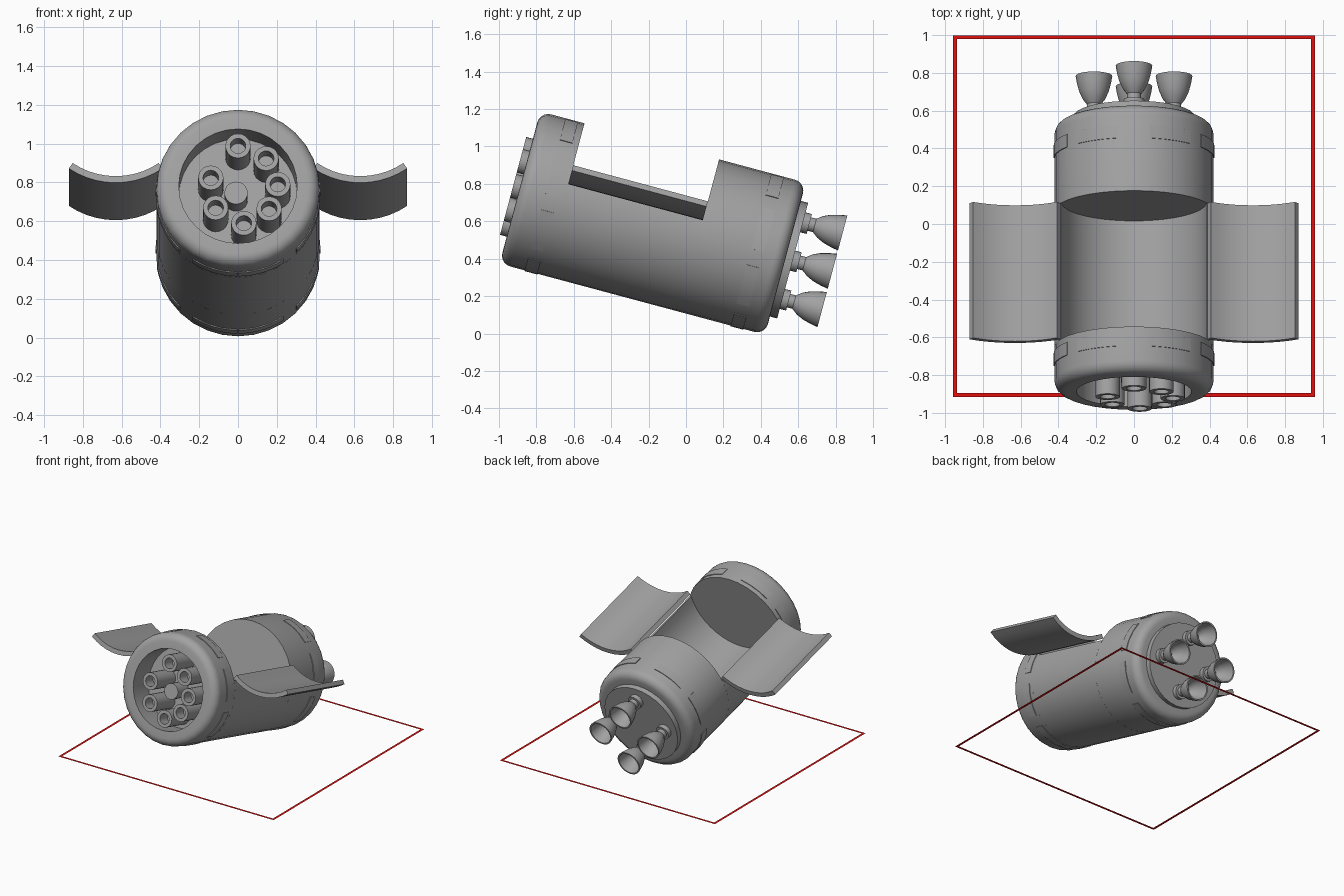
import bpy, bmesh, math
from mathutils import Matrix, Vector

if "Cube" in bpy.data.objects:
    bpy.data.objects.remove(bpy.data.objects["Cube"])


def material(name, rgb):
    mat = bpy.data.materials.new(name)
    mat.use_nodes = True
    mat.diffuse_color = (*rgb, 1)
    mat.node_tree.nodes["Principled BSDF"].inputs["Base Color"].default_value = (*rgb, 1)
    return mat


GREY = material("hull grey", (0.36, 0.36, 0.36))
RED = material("marker red", (0.75, 0.005, 0.005))

# Craft frame: y runs along the hull axis to the stern, nose pitched up
RADIUS = 0.421
BAY_START, BAY_END = -0.815, -0.07
TILT = Matrix.Rotation(math.radians(-15), 4, 'X') @ Matrix.Translation((0, 0, 0.524))


def finish(name, bm, mat=GREY, matrix=TILT):
    bmesh.ops.remove_doubles(bm, verts=bm.verts, dist=0.00005)
    bmesh.ops.recalc_face_normals(bm, faces=bm.faces)
    for face in bm.faces:
        face.smooth = True
    for edge in bm.edges:
        edge.smooth = edge.is_manifold and edge.calc_face_angle(0) < math.radians(32)
    bm.transform(matrix)
    mesh = bpy.data.meshes.new(name)
    bm.to_mesh(mesh)
    bm.free()
    mesh.materials.append(mat)
    obj = bpy.data.objects.new(name, mesh)
    bpy.context.collection.objects.link(obj)
    return obj


def lathe(name, profile, at=(0, 0), steps=32):
    """Spin (radius, y) points about a line parallel to the hull axis."""
    bm = bmesh.new()
    verts = [bm.verts.new((r, y, 0)) for r, y in profile]
    edges = [bm.edges.new(pair) for pair in zip(verts, verts[1:])]
    bmesh.ops.spin(bm, geom=verts + edges, cent=(0, 0, 0), axis=(0, 1, 0),
                   angle=math.tau, steps=steps, use_merge=True)
    bmesh.ops.translate(bm, verts=bm.verts, vec=(at[0], 0, at[1]))
    return finish(name, bm)


def extrude(name, section, start, end):
    """Extrude a closed (x, z) section along the hull axis."""
    bm = bmesh.new()
    face = bm.faces.new([bm.verts.new((x, start, z)) for x, z in section])
    geom = bmesh.ops.extrude_face_region(bm, geom=[face])["geom"]
    moved = [g for g in geom if isinstance(g, bmesh.types.BMVert)]
    bmesh.ops.translate(bm, verts=moved, vec=(0, end - start, 0))
    return finish(name, bm)


def arc(radius, a0, a1, n, cx=0, cz=0):
    angles = [math.radians(a0 + (a1 - a0) * i / n) for i in range(n + 1)]
    return [(cx + radius * math.cos(a), cz + radius * math.sin(a)) for a in angles]


# Nose ring with a deep recess
FILLET = 0.06
nose_edge = arc(FILLET, 270, 360, 5, RADIUS - FILLET, -1.06 + FILLET)
lathe("nose_ring", [(0, -0.86), (0.305, -0.86), (0.305, -1.06)] + nose_edge
      + [(RADIUS, BAY_START), (0, BAY_START)])

# Stern section with its engine plate
stern_edge = arc(FILLET, 0, 90, 5, RADIUS - FILLET, 0.41 - FILLET)
lathe("stern_section", [(0, BAY_END), (RADIUS, BAY_END)] + stern_edge
      + [(0.32, 0.41), (0.32, 0.45), (0, 0.45)])

# Open cargo bay: outer hull below, curved floor above
extrude("cargo_bay", arc(RADIUS, 20, -200, 24) + arc(0.385, 186, 354, 20, 0, 0.185),
        BAY_START, BAY_END)

# Bay doors, swung out to both sides
for side, name in ((1, "left_bay_door"), (-1, "right_bay_door")):
    section = (arc(RADIUS, 235, 305, 10, side * 0.63, 0.505)
               + arc(RADIUS - 0.035, 305, 235, 10, side * 0.63, 0.505))
    extrude(name, section, BAY_START, BAY_END)

# Shallow raised panels around both ends
for end_name, y0, y1 in (("nose", -0.92, -0.85), ("stern", 0.22, 0.29)):
    for side in (1, -1):
        for i in range(4):
            a0 = 90 - side * (11.5 + 45 * i)
            a1 = a0 - side * 33
            section = arc(RADIUS + 0.004, a0, a1, 6) + arc(RADIUS - 0.01, a1, a0, 6)
            extrude(f"{end_name}_panel", section, y0, y1)

# Cluster of open tubes around a short hub inside the nose
TUBES = [(0, 0.205), (0.145, 0.138), (0.205, 0), (0.16, -0.13),
         (0.03, -0.207), (-0.115, -0.125), (-0.14, 0.035)]
for spot in TUBES:
    lathe("nose_tube", [(0, -0.85), (0.065, -0.85), (0.065, -1.097), (0.04, -1.097),
                        (0.04, -1.0), (0, -1.0)], spot, 20)
lathe("nose_hub", [(0, -0.85), (0.06, -0.85), (0.06, -1.0), (0, -1.0)], (-0.01, -0.02), 20)

# Four engines in a diamond, each with a mount, throat and hollow bell
BELL = [(0, 0.44), (0.055, 0.44), (0.055, 0.485), (0.037, 0.485), (0.037, 0.515),
        (0.06, 0.545), (0.078, 0.585), (0.09, 0.63), (0.097, 0.67), (0.086, 0.67),
        (0.078, 0.625), (0.06, 0.575), (0.03, 0.535), (0, 0.53)]
for i in range(4):
    a = math.radians(90 * i)
    lathe("engine", BELL, (0.212 * math.cos(a), 0.212 * math.sin(a)), 24)

# Flat square outline on the ground
bm = bmesh.new()
corners = [Vector((x, y, 0)) for x, y in ((-1, -1), (1, -1), (1, 1), (-1, 1))]
outer = [bm.verts.new(c * 0.957) for c in corners]
inner = [bm.verts.new(c * 0.937) for c in corners]
for i in range(4):
    j = (i + 1) % 4
    bm.faces.new((outer[i], outer[j], inner[j], inner[i]))
ground = finish("ground_outline", bm, RED, Matrix.Translation((0, 0.042, 0)))
if ground.data.polygons[0].normal.z < 0:
    ground.data.flip_normals()
